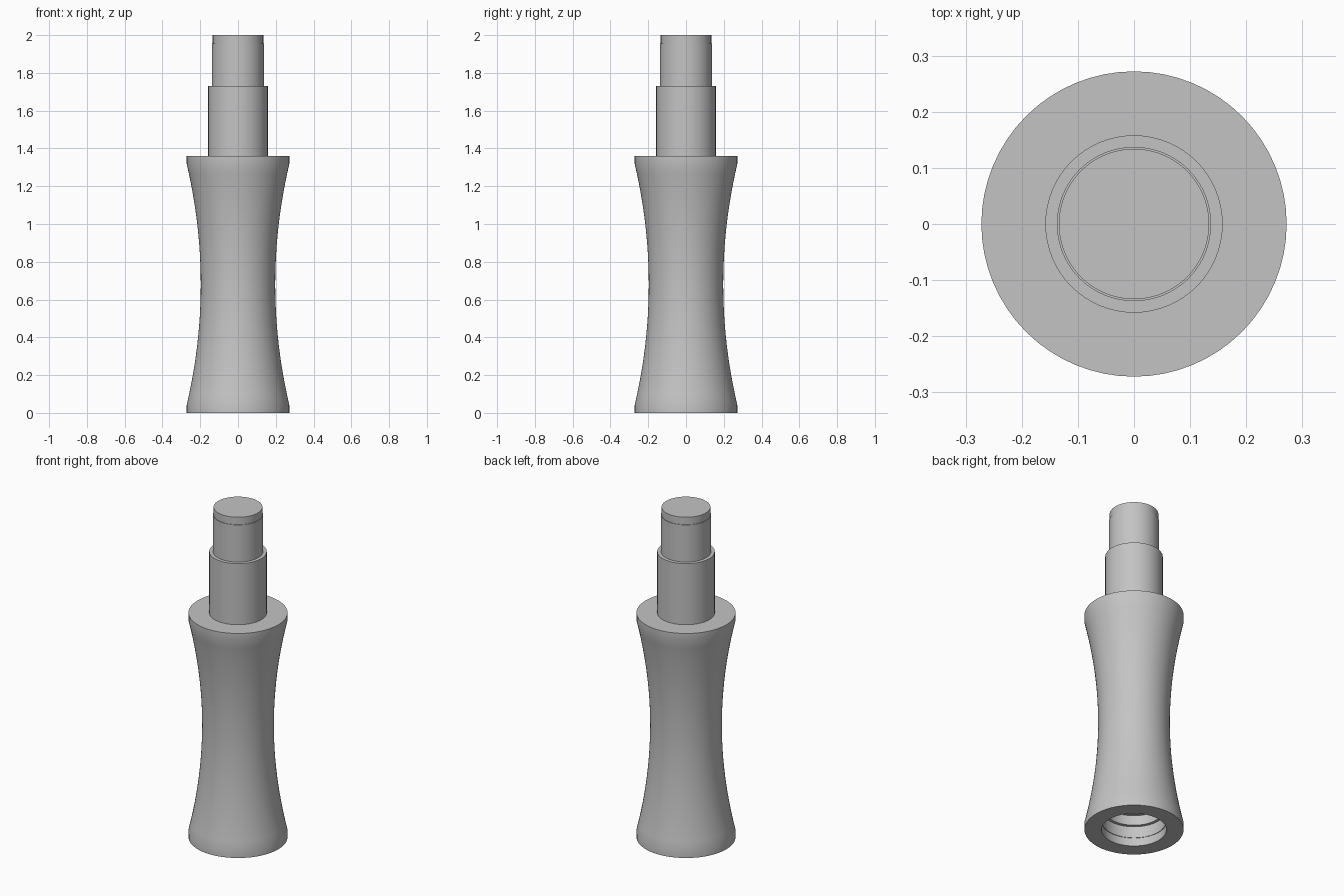
import bpy
import bmesh
import math

SIDES = 64

if "Cube" in bpy.data.objects:
    bpy.data.objects.remove(bpy.data.objects["Cube"], do_unlink=True)

metal = bpy.data.materials.new("plain grey")
metal.use_nodes = True
grey = (0.55, 0.55, 0.55, 1)
metal.diffuse_color = grey
metal.node_tree.nodes["Principled BSDF"].inputs["Base Color"].default_value = grey


def lathe(name, profile):
    """Spin a (radius, height) profile about the z axis."""
    bm = bmesh.new()
    verts = [bm.verts.new((r, 0, z)) for r, z in profile]
    edges = [bm.edges.new(pair) for pair in zip(verts, verts[1:])]
    bmesh.ops.spin(bm, geom=verts + edges, cent=(0, 0, 0), axis=(0, 0, 1),
                   angle=math.tau, steps=SIDES)
    bmesh.ops.remove_doubles(bm, verts=bm.verts, dist=0.0001)
    bmesh.ops.recalc_face_normals(bm, faces=bm.faces)
    mesh = bpy.data.meshes.new(name)
    bm.to_mesh(mesh)
    bm.free()
    mesh.materials.append(metal)
    obj = bpy.data.objects.new(name, mesh)
    bpy.context.collection.objects.link(obj)
    bpy.ops.object.select_all(action="DESELECT")
    obj.select_set(True)
    bpy.context.view_layer.objects.active = obj
    bpy.ops.object.shade_smooth_by_angle(angle=math.radians(30))
    return obj


# Stepped socket in the underside, from its closed end down to the mouth
socket = [(0, 0.64), (0.14, 0.64), (0.14, 0.18), (0.158, 0.18),
          (0.158, 0.12), (0.175, 0.12), (0.175, 0.05), (0.178, 0.05), (0.178, 0)]

# Waisted grip between two short straight rims
RIM, WAIST, LOW, HIGH, STEPS = 0.272, 0.197, 0.04, 1.32, 24
grip = [(RIM, 0)]
for i in range(STEPS + 1):
    t = 2 * i / STEPS - 1
    grip.append((WAIST + (RIM - WAIST) * t * t, LOW + (HIGH - LOW) * i / STEPS))
grip.append((RIM, 1.36))

# Stepped spigot on top
spigot = [(0.158, 1.36), (0.158, 1.73), (0.1375, 1.73), (0.1375, 1.955),
          (0.134, 1.955), (0.134, 2), (0, 2)]

lathe("handle_body", socket + grip + spigot)
